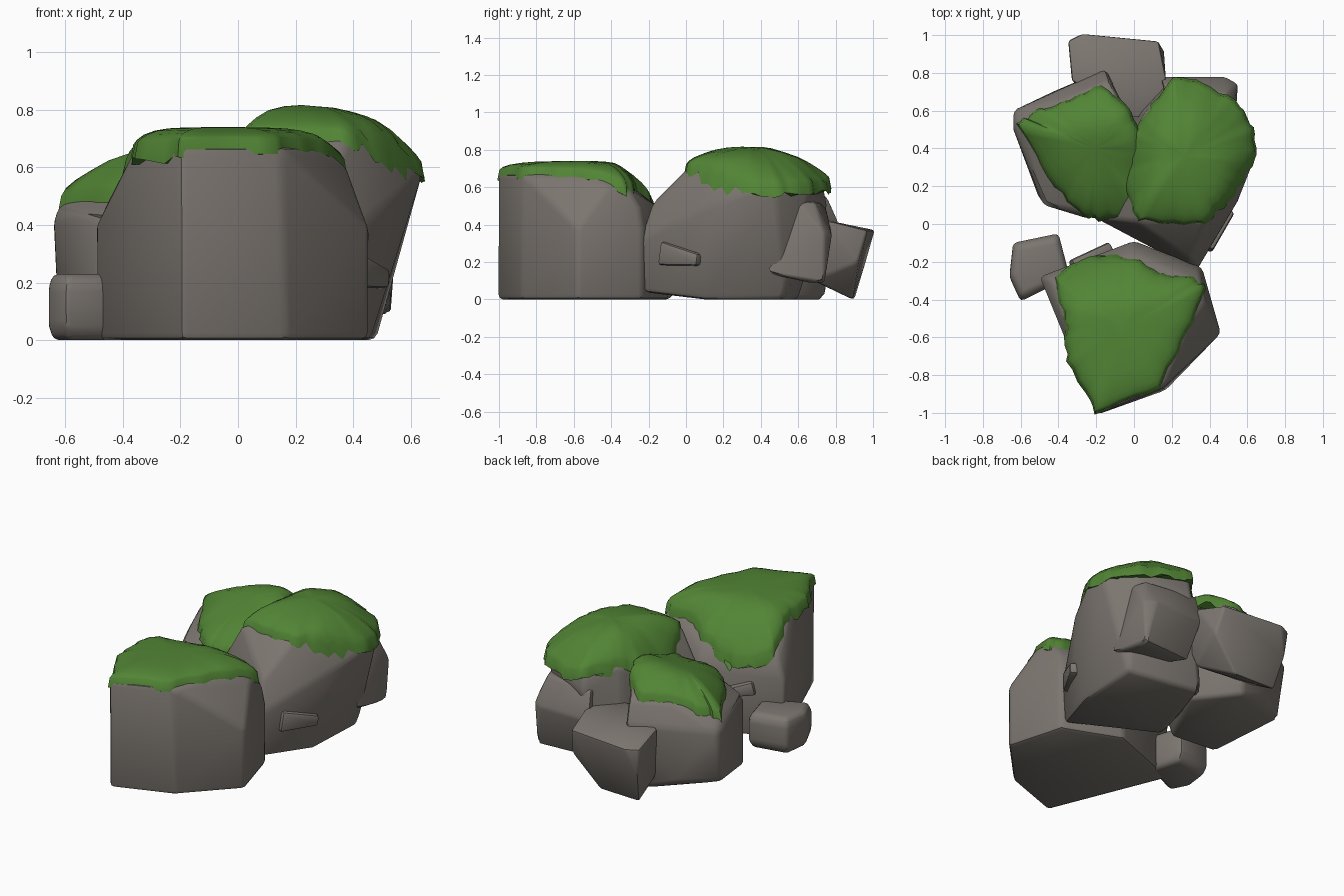
import bpy
import bmesh
import math
import random
from mathutils import Vector
from mathutils.bvhtree import BVHTree

random.seed(4)
default = bpy.data.objects.get("Cube")
if default:
    bpy.data.objects.remove(default, do_unlink=True)


def make_material(name, color):
    mat = bpy.data.materials.new(name)
    mat.use_nodes = True
    mat.diffuse_color = color
    bsdf = next(n for n in mat.node_tree.nodes if n.type == 'BSDF_PRINCIPLED')
    bsdf.inputs["Base Color"].default_value = color
    bsdf.inputs["Roughness"].default_value = 0.9
    return mat


stone = make_material("warm grey stone", (0.2, 0.18, 0.16, 1))
moss_green = make_material("moss green", (0.085, 0.235, 0.036, 1))


def finish(name, bm, mat, angle):
    """Turn a bmesh into a smooth shaded object."""
    bmesh.ops.recalc_face_normals(bm, faces=bm.faces[:])
    mesh = bpy.data.meshes.new(name)
    bm.to_mesh(mesh)
    bm.free()
    mesh.materials.append(mat)
    obj = bpy.data.objects.new(name, mesh)
    bpy.context.scene.collection.objects.link(obj)
    bpy.ops.object.select_all(action='DESELECT')
    obj.select_set(True)
    bpy.context.view_layer.objects.active = obj
    bpy.ops.object.shade_smooth_by_angle(angle=math.radians(angle))
    return obj


def make_rock(name, levels, bevel=0.025):
    """Convex boulder from outlines at several heights; returns its surface tree."""
    bm = bmesh.new()
    for z, outline in levels:
        for x, y in outline:
            bm.verts.new((x, y, z))
    hull = bmesh.ops.convex_hull(bm, input=bm.verts[:])
    spare = [g for g in set(hull["geom_interior"] + hull["geom_unused"])
             if isinstance(g, bmesh.types.BMVert)]
    bmesh.ops.delete(bm, geom=spare, context='VERTS')
    bmesh.ops.dissolve_limit(bm, angle_limit=math.radians(6),
                             verts=bm.verts[:], edges=bm.edges[:])
    sharp = [e for e in bm.edges
             if len(e.link_faces) == 2 and e.calc_face_angle(0) > math.radians(20)]
    bmesh.ops.bevel(bm, geom=sharp, offset=bevel, segments=2, profile=0.5,
                    affect='EDGES', clamp_overlap=True)
    bmesh.ops.recalc_face_normals(bm, faces=bm.faces[:])
    tree = BVHTree.FromBMesh(bm)
    finish(name, bm, stone, 35)
    return tree


def ragged(outline, steps=5, wobble=0.01):
    """Resample an outline with small random bites."""
    points = []
    for i, a in enumerate(outline):
        a, b = Vector(a), Vector(outline[(i + 1) % len(outline)])
        for s in range(steps):
            shift = Vector((random.uniform(-wobble, wobble),
                            random.uniform(-wobble, wobble)))
            points.append(a.lerp(b, s / steps) + shift)
    return points


def make_moss(name, tree, centre, outline, thick=0.07, lip=0.035):
    """Soft cap draped on a rock, with a ragged hanging rim."""
    bm = bmesh.new()
    centre = Vector(centre)
    edge = ragged(outline)

    def surface(p):
        """Height of the rock top, ignoring its steep sides."""
        hit, normal, _, _ = tree.ray_cast(Vector((p.x, p.y, 3)), Vector((0, 0, -1)))
        return hit.z if hit and normal.z > 0.3 else None

    top = surface(centre)
    hub = bm.verts.new((centre.x, centre.y, top + thick))
    heights = [top] * len(edge)
    rings = []
    for t in (0.2, 0.4, 0.6, 0.75, 0.88, 0.96, 1.0):
        ring = []
        for i, p in enumerate(edge):
            q = centre.lerp(p, t)
            hit = surface(q)
            heights[i] = max(hit, heights[i] - 0.07) if hit else heights[i] - 0.006
            lift = lip + (thick - lip) * (1 - t ** 5)
            ring.append(bm.verts.new((q.x, q.y, heights[i] + lift)))
        rings.append(ring)
    # Hanging rim below the outermost ring
    rim = []
    for i, v in enumerate(rings[-1]):
        out = (edge[i] - centre).normalized() * 0.012
        drop = lip + 0.02 + 0.012 * math.sin(i * 0.9) + random.uniform(0, 0.01)
        rim.append(bm.verts.new((v.co.x + out.x, v.co.y + out.y, v.co.z - drop)))
    rings.append(rim)
    n = len(edge)
    for i in range(n):
        j = (i + 1) % n
        bm.faces.new((hub, rings[0][i], rings[0][j]))
        for a, b in zip(rings, rings[1:]):
            bm.faces.new((a[i], b[i], b[j], a[j]))
    bm.faces.new(rim)
    inner = [hub] + [v for ring in rings[:-2] for v in ring]
    for _ in range(3):
        bmesh.ops.smooth_vert(bm, verts=inner, factor=0.5, use_axis_z=True)
    finish(name, bm, moss_green, 60)


def make_chip(name, location, size, turn, tilt):
    """Small elongated stone stuck on a boulder."""
    bm = bmesh.new()
    bmesh.ops.create_cube(bm, size=1)
    for v in bm.verts:
        taper = 0.5 if v.co.x > 0 else 1
        v.co = Vector((v.co.x * size[0], v.co.y * size[1], v.co.z * size[2] * taper))
    bmesh.ops.bevel(bm, geom=bm.edges[:], offset=0.018, segments=2, profile=0.5,
                    affect='EDGES', clamp_overlap=True)
    obj = finish(name, bm, stone, 40)
    obj.location = location
    obj.rotation_euler = (0, tilt, turn)


# Front boulder
base = [(-.2, -1.01), (.17, -.88), (.46, -.58), (.36, -.23), (0, -.09), (-.5, -.28)]
front_tree = make_rock("front_boulder", [
    (0, [(x * .99, y) for x, y in base]),
    (.38, base),
    (.5, [(.35, -.25), (0, -.15), (-.44, -.29)]),
    (.6, [(.38, -.42), (.35, -.31)]),
    (.65, [(-.37, -.5)]),
    (.67, [(-.2, -1.01), (.15, -.87), (.3, -.5), (.1, -.36), (-.34, -.6), (-.3, -.42)]),
], 0.03)

# Large rear boulder
right_tree = make_rock("rear_left_boulder", [
    (0, [(.46, .1), (.48, .52), (0, .6), (-.1, .15)]),
    (.04, [(.33, -.23), (-.18, .04)]),
    (.32, [(.33, -.25), (-.2, .03), (.53, .1)]),
    (.5, [(.3, -.19), (.55, .12), (.5, .64), (.2, .76)]),
    (.58, [(.64, .34), (.64, .48), (.5, .66)]),
    (.64, [(.2, .73), (.05, .58)]),
    (.7, [(.02, .01), (.38, .01), (.48, .14), (.5, .3), (.36, .6)]),
    (.75, [(.12, .2), (.15, .45), (.3, .38)]),
])

# Second rear boulder, its top leaning forward
left_tree = make_rock("rear_right_boulder", [
    (0, [(-.5, .13), (-.2, .74), (0, .5), (-.2, .1)]),
    (.08, [(-.63, .54), (-.43, .7)]),
    (.42, [(-.64, .6), (-.64, .5), (-.48, .1), (-.26, .03), (-.15, .82)]),
    (.48, [(-.61, .53), (-.44, .2), (-.26, .06), (-.04, .06)]),
    (.55, [(-.38, .66), (-.13, .76)]),
    (.6, [(-.37, .46)]),
    (.64, [(-.2, .54), (-.06, .6), (.03, .45)]),
])

# Tilted block at the back
make_rock("back_block", [
    (0, [(-.3, .9), (-.02, .89)]),
    (.1, [(-.3, .73), (.1, .68)]),
    (.2, [(-.33, .96), (.16, .92)]),
    (.37, [(-.27, 1.01), (.13, .97), (-.35, .97)]),
    (.42, [(-.33, .76), (.17, .77), (.14, .56), (-.05, .56)]),
], 0.015)

# Leaning shard at the back
make_rock("leaning_shard", [
    (.09, [(.53, .74), (.5, .66), (.2, .72)]),
    (.14, [(.53, .43), (.25, .5)]),
    (.35, [(.48, .78), (.55, .74), (.14, .78)]),
    (.52, [(.52, .6), (.49, .69), (.15, .74), (.2, .55)]),
], 0.015)

# Small loose stone
loose = [(-.64, -.1), (-.4, -.05), (-.34, -.28), (-.6, -.41), (-.66, -.28)]
cap = [(x * .9 - .05, y * .8 - .045) for x, y in loose]
make_rock("loose_stone", [(0, cap), (.05, loose), (.19, loose), (.23, cap)], 0.04)

# Stone chips
make_chip("side_chip", (.43, -.02, .23), (.24, .1, .13), math.radians(60), 0.15)
make_chip("rear_chip", (-.22, -.18, .28), (.24, .08, .09), math.radians(25), 0.25)

# Moss caps
make_moss("front_moss", front_tree, (-.06, -.55), [
    (-.2, -.99), (.13, -.86), (.25, -.62), (.37, -.34), (.28, -.28), (.13, -.27),
    (.03, -.2), (-.12, -.17), (-.27, -.2), (-.41, -.28), (-.36, -.5),
    (-.34, -.72)])
make_moss("rear_left_moss", right_tree, (.27, .36), [
    (.02, .03), (.2, .01), (.38, .01), (.52, .16), (.63, .34), (.63, .5),
    (.53, .65), (.32, .75), (.2, .76), (.08, .6), (-.02, .45), (-.06, .22)])
make_moss("rear_right_moss", left_tree, (-.2, .4), [
    (-.61, .52), (-.45, .25), (-.27, .05), (-.18, .03), (.03, .05), (.06, .35),
    (0, .53), (-.07, .64), (-.17, .73), (-.38, .64), (-.52, .59)])
